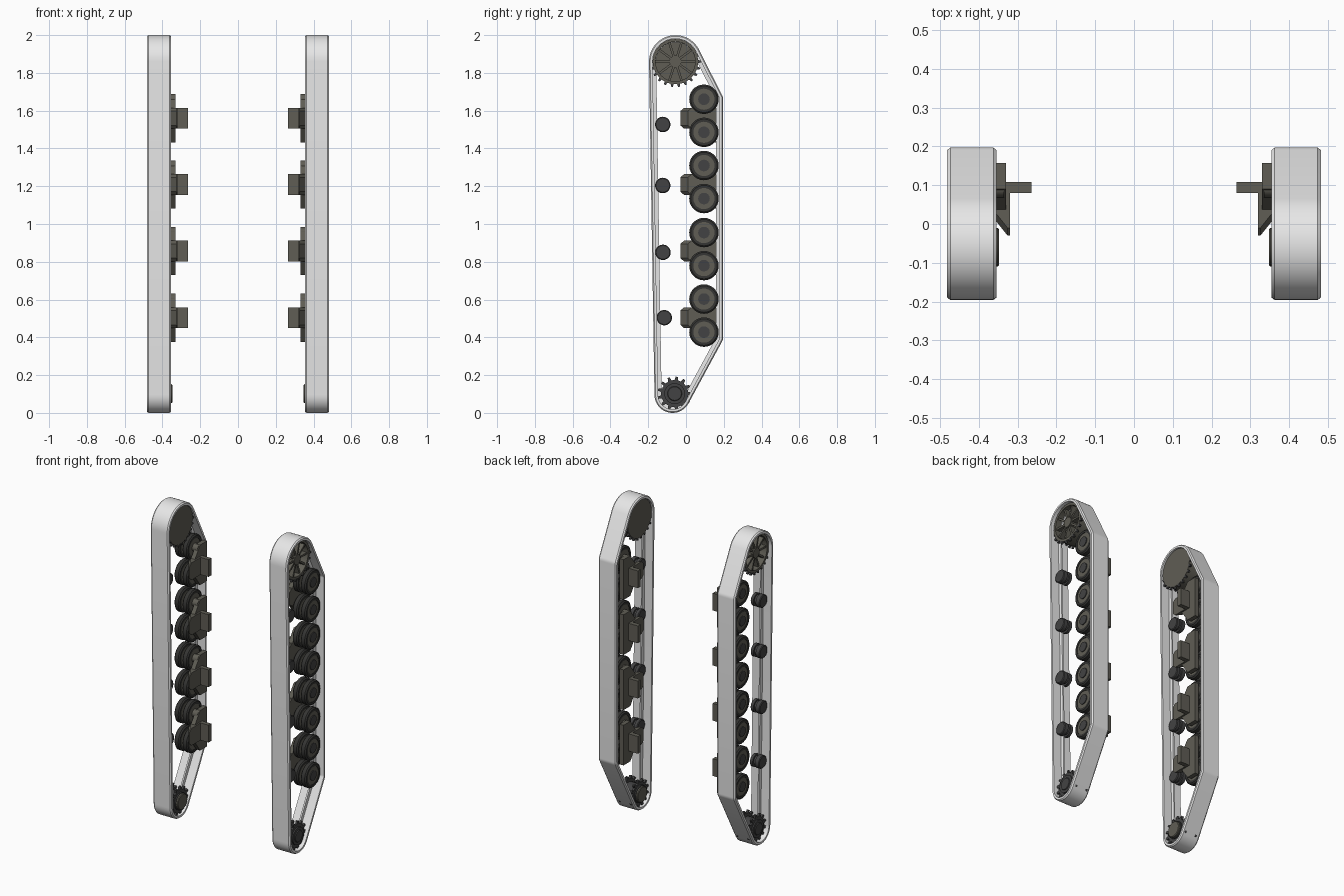
import bpy, bmesh, math
from math import sin, cos, pi, radians
from mathutils.geometry import convex_hull_2d

cube = bpy.data.objects.get("Cube")
if cube:
    bpy.data.objects.remove(cube, do_unlink=True)


def material(name, rgb):
    m = bpy.data.materials.new(name)
    m.use_nodes = True
    m.diffuse_color = (*rgb, 1)
    m.node_tree.nodes["Principled BSDF"].inputs["Base Color"].default_value = (*rgb, 1)
    return m


TRACK = material("track_light_grey", (0.8, 0.8, 0.8))
OLIVE = material("olive_grey_metal", (0.115, 0.11, 0.09))
STEEL = material("dark_steel", (0.055, 0.055, 0.056))
RUBBER = material("dark_rubber", (0.035, 0.035, 0.033))


def finish(name, bm, mat):
    """Turn a bmesh into an object mirrored across x = 0."""
    bmesh.ops.recalc_face_normals(bm, faces=bm.faces)
    me = bpy.data.meshes.new(name)
    bm.to_mesh(me)
    bm.free()
    me.materials.append(mat)
    me.shade_smooth()
    me.set_sharp_from_angle(angle=radians(24))
    ob = bpy.data.objects.new(name, me)
    bpy.context.collection.objects.link(ob)
    ob.modifiers.new("mirror", "MIRROR").use_mirror_merge = False
    return ob


def loft(bm, rings, closed=False):
    """Bridge equal rings of points; close the loop or cap the ends."""
    vs = [[bm.verts.new(p) for p in r] for r in rings]
    n = len(vs[0])
    pairs = list(zip(vs, vs[1:])) + ([(vs[-1], vs[0])] if closed else [])
    for a, b in pairs:
        for i in range(n):
            j = (i + 1) % n
            bm.faces.new((a[i], a[j], b[j], b[i]))
    if not closed:
        bm.faces.new(vs[0])
        bm.faces.new(vs[-1])


def circle(c, r, n):
    return [(c[0] + r * cos(2 * pi * i / n), c[1] + r * sin(2 * pi * i / n)) for i in range(n)]


def turned(name, centres, profile, mat, n=28, closed=False):
    """Round parts on x axles; the profile is a list of (x, radius)."""
    bm = bmesh.new()
    for c in centres:
        loft(bm, [[(x, y, z) for y, z in circle(c, r, n)] for x, r in profile], closed)
    return finish(name, bm, mat)


def prisms(name, polys, x0, x1, mat):
    """Side outlines in (y, z) extruded along x."""
    bm = bmesh.new()
    for poly in polys:
        loft(bm, [[(x, y, z) for y, z in poly] for x in (x0, x1)])
    return finish(name, bm, mat)


def radial(c, count, r0, r1, w0, w1):
    """Tapered bars around a centre, for teeth and spokes."""
    out = []
    for i in range(count):
        a = 2 * pi * i / count
        out.append([(c[0] + r * cos(a) - w * sin(a), c[1] + r * sin(a) + w * cos(a))
                    for r, w in ((r0, -w0), (r1, -w1), (r1, w1), (r0, w0))])
    return out


# Track belt: a section swept round the hull of four guide circles
IDLER, DRIVE = (-0.056, 1.86), (-0.06, 0.102)
guides = [(IDLER, 0.14), ((0.152, 1.66), 0.045), ((0.152, 0.4), 0.045), ((-0.071, 0.096), 0.096)]
N = 48
hull = convex_hull_2d([p for c, r in guides for p in circle(c, r, N)])
section = [(0.355, 0.019), (0.355, 0.006), (0.363, 0), (0.474, 0), (0.482, 0.006), (0.482, 0.019),
           (0.425, 0.019), (0.423, 0.038), (0.413, 0.038), (0.411, 0.019)]
belt = []
for k in hull:
    (cy, cz), r = guides[k // N]
    a = 2 * pi * (k % N) / N
    belt.append([(x, cy + (r - d) * cos(a), cz + (r - d) * sin(a)) for x, d in section])
bm = bmesh.new()
loft(bm, belt, closed=True)
finish("track_belt", bm, TRACK)

# Road wheels: twin rubber tyres, metal discs and hub caps
wheel_pairs = [0.515, 0.867, 1.222, 1.573]
wheels = [(0.095, z + s * 0.0875) for z in wheel_pairs for s in (-1, 1)]
for side, x in (("inner", 0.37), ("outer", 0.427)):
    turned("road_wheel_tyre_" + side, wheels,
           [(x, 0.056), (x, 0.070), (x + 0.007, 0.078), (x + 0.031, 0.078),
            (x + 0.038, 0.070), (x + 0.038, 0.056)], RUBBER, closed=True)
    turned("road_wheel_disc_" + side, wheels, [(x + 0.003, 0.057), (x + 0.035, 0.057)], OLIVE)
turned("road_wheel_axle", wheels, [(0.335, 0.026), (0.43, 0.026)], OLIVE, 16)
turned("road_wheel_cap", wheels, [(0.455, 0.031), (0.467, 0.031)], STEEL, 16)

# Bogies: rocking arm, tapered bracket and mounting block
bogies = [0.504, 0.857, 1.209, 1.56]
arms = [[(0.03, z - 0.045), (0.09, z - 0.128), (0.158, z - 0.128),
         (0.158, z + 0.128), (0.09, z + 0.128), (0.03, z + 0.045)] for z in bogies]
prisms("bogie_arm", arms, 0.33, 0.358, OLIVE)
bm = bmesh.new()
for z in bogies:
    loft(bm, [[(x, yf, z - 0.038), (x, yf + 0.02, z - 0.055), (x, 0.1, z - 0.055),
               (x, 0.1, z + 0.055), (x, yf + 0.02, z + 0.055), (x, yf, z + 0.038)]
              for x, yf in ((0.32, -0.03), (0.326, -0.03), (0.358, 0.01))])
finish("bogie_bracket", bm, OLIVE)
blocks = [[(0.08, z - 0.055), (0.108, z - 0.055), (0.108, z + 0.055), (0.08, z + 0.055)]
          for z in bogies]
prisms("mounting_block", blocks, 0.264, 0.335, OLIVE)

# Return rollers: two drums on a narrow waist
rollers = [(-0.115, 0.504), (-0.122, 0.85), (-0.123, 1.204), (-0.123, 1.527)]
turned("return_roller", rollers,
       [(0.396, 0.036), (0.4, 0.041), (0.418, 0.041), (0.418, 0.03), (0.434, 0.03),
        (0.434, 0.041), (0.458, 0.041), (0.462, 0.036)], STEEL, 20)

# Upper toothed wheel: solid inner plate, open spoked outer face
turned("idler_plate", [IDLER], [(0.366, 0.12), (0.376, 0.12)], OLIVE, 40)
turned("idler_rim", [IDLER], [(0.374, 0.105), (0.374, 0.12), (0.46, 0.12), (0.46, 0.105)],
       OLIVE, 40, closed=True)
prisms("idler_spokes", radial(IDLER, 10, 0.02, 0.108, 0.006, 0.006), 0.374, 0.452, OLIVE)
turned("idler_hub", [IDLER], [(0.37, 0.032), (0.458, 0.032)], OLIVE, 20)
for side, x in (("inner", 0.366), ("outer", 0.448)):
    prisms("idler_teeth_" + side, radial(IDLER, 22, 0.115, 0.135, 0.009, 0.005),
           x, x + 0.012, STEEL)

# Lower drive sprocket: two toothed rings on a drum with end caps
turned("sprocket_drum", [DRIVE], [(0.36, 0.055), (0.468, 0.055)], STEEL, 24)
for side, x in (("inner", 0.368), ("outer", 0.446)):
    turned("sprocket_ring_" + side, [DRIVE], [(x, 0.072), (x + 0.014, 0.072)], STEEL, 26)
    prisms("sprocket_teeth_" + side, radial(DRIVE, 13, 0.066, 0.09, 0.01, 0.006),
           x, x + 0.014, STEEL)
turned("sprocket_inner_cap", [DRIVE], [(0.348, 0.046), (0.352, 0.05), (0.364, 0.05)], OLIVE, 24)
turned("sprocket_outer_cap", [DRIVE], [(0.466, 0.04), (0.473, 0.036)], STEEL, 16)
